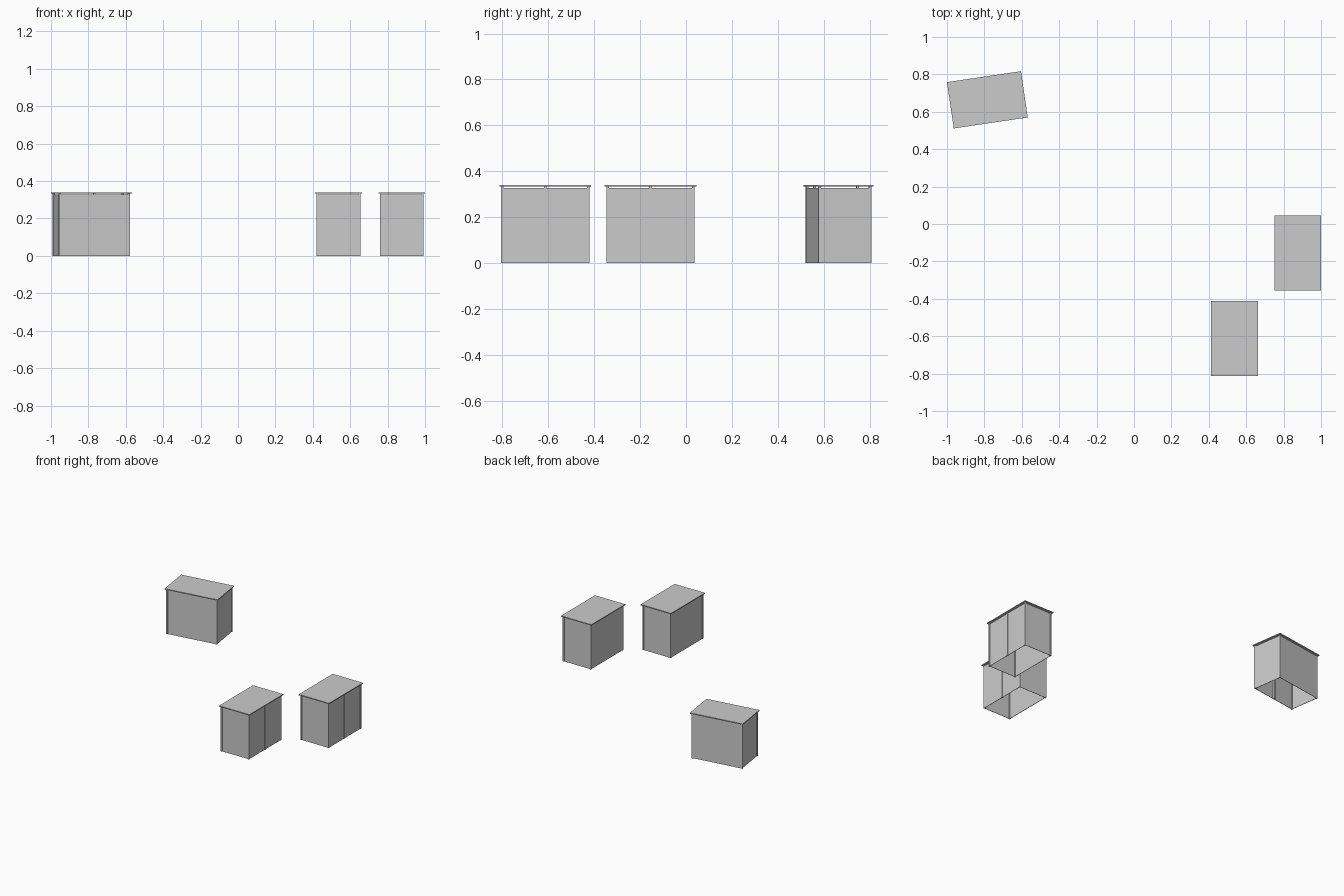
import bpy
import math
from mathutils import Matrix, Vector

if "Cube" in bpy.data.objects:
    bpy.data.objects.remove(bpy.data.objects["Cube"])

ROOF_X, ROOF_Y = 0.25, 0.40      # roof footprint
HX, HY = 0.117, 0.192            # half extents of the walls
ROOF_Z, TOP = 0.333, 0.34
POST, PANEL = 0.011, 0.003


def box(name, lo, hi, place):
    """Axis-aligned box in shelter space, moved by the placement matrix."""
    bpy.ops.mesh.primitive_cube_add(size=1)
    ob = bpy.context.object
    ob.name = name
    lo, hi = Vector(lo), Vector(hi)
    size = hi - lo
    ob.data.transform(place @ Matrix.Translation((lo + hi) / 2)
                      @ Matrix.Diagonal((size.x, size.y, size.z, 1)))
    return ob


def shelter(tag, x, y, angle, post_inside):
    m = Matrix.Translation((x, y, 0)) @ Matrix.Rotation(math.radians(angle), 4, 'Z')

    # flat overhanging roof
    box(tag + "_roof", (-ROOF_X / 2, -ROOF_Y / 2, ROOF_Z),
        (ROOF_X / 2, ROOF_Y / 2, TOP), m)

    # corner posts
    for sx in (-1, 1):
        for sy in (-1, 1):
            cx, cy = sx * (HX - POST / 2), sy * (HY - POST / 2)
            box(tag + "_corner_post", (cx - POST / 2, cy - POST / 2, 0),
                (cx + POST / 2, cy + POST / 2, ROOF_Z), m)

    # thin wall panels between the posts, open underneath
    inset = 0.003
    for s in (-1, 1):
        c = s * (HX - inset - PANEL / 2)
        box(tag + "_long_wall", (c - PANEL / 2, -HY + POST, 0),
            (c + PANEL / 2, HY - POST, 0.328), m)
        c = s * (HY - inset - PANEL / 2)
        box(tag + "_end_wall", (-HX + POST, c - PANEL / 2, 0),
            (HX - POST, c + PANEL / 2, 0.328), m)

    # middle post on one long side
    px = HX - inset - PANEL - POST if post_inside else HX - POST
    box(tag + "_middle_post", (px, -POST / 2, 0), (px + POST, POST / 2, ROOF_Z), m)


shelter("right_shed", 0.875, -0.155, 0, False)
shelter("front_shed", 0.538, -0.613, 0, False)
shelter("back_shed", -0.784, 0.664, -81.6, True)
